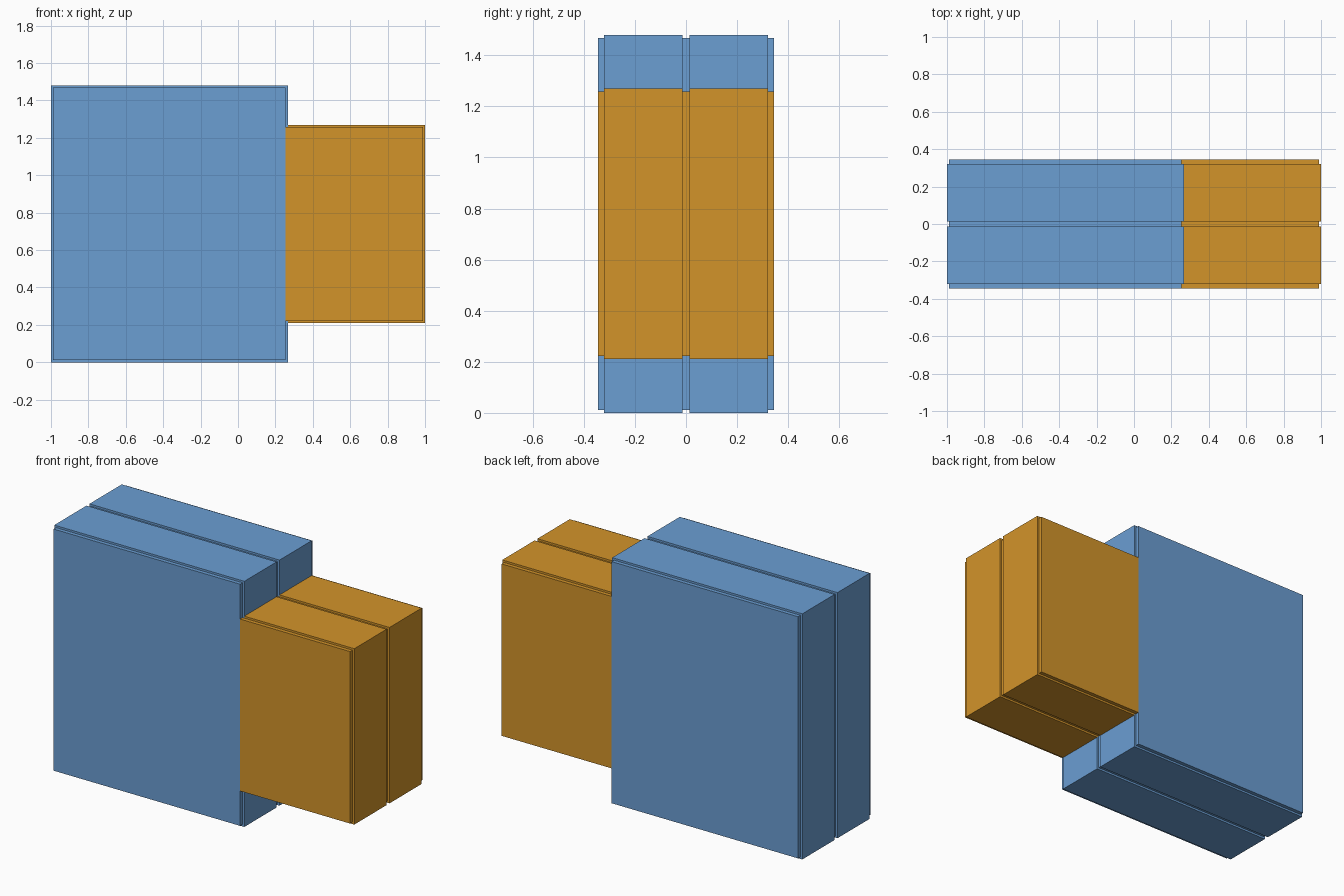
import bpy, bmesh

if "Cube" in bpy.data.objects:
    bpy.data.objects.remove(bpy.data.objects["Cube"])

INSET = 0.012
# Layers across the depth: (y, inset?) - thin recessed sheets around two full slabs
STATIONS = [(-0.344, 1), (-0.321, 1), (-0.321, 0), (-0.014, 0), (-0.014, 1),
            (0.014, 1), (0.014, 0), (0.321, 0), (0.321, 1), (0.344, 1)]


def material(name, color):
    mat = bpy.data.materials.new(name)
    mat.diffuse_color = (*color, 1)
    mat.use_nodes = True
    mat.node_tree.nodes["Principled BSDF"].inputs["Base Color"].default_value = mat.diffuse_color
    return mat


def layered_block(name, x0, x1, z0, z1, left_shift, mat):
    """Rectangle lofted along y, stepping in at the recessed layers."""
    bm = bmesh.new()
    rings = []
    for y, recessed in STATIONS:
        d = INSET * recessed
        a, b = x0 + left_shift * d, x1 - d
        rings.append([bm.verts.new(p) for p in (
            (a, y, z0 + d), (b, y, z0 + d), (b, y, z1 - d), (a, y, z1 - d))])
    bm.faces.new(rings[0])
    bm.faces.new(rings[-1][::-1])
    for r, s in zip(rings, rings[1:]):
        for i in range(4):
            j = (i + 1) % 4
            bm.faces.new((r[i], s[i], s[j], r[j]))
    bmesh.ops.recalc_face_normals(bm, faces=bm.faces)
    mesh = bpy.data.meshes.new(name)
    bm.to_mesh(mesh)
    bm.free()
    mesh.materials.append(mat)
    obj = bpy.data.objects.new(name, mesh)
    bpy.context.collection.objects.link(obj)
    return obj


# Large blue block and the smaller orange block butted against its right end
layered_block("main_block", -1.0, 0.267, 0.0, 1.48, 1,
              material("blue", (0.147, 0.342, 0.651)))
layered_block("side_block", 0.267, 1.0, 0.21, 1.27, -1,
              material("orange", (0.651, 0.296, 0.023)))
